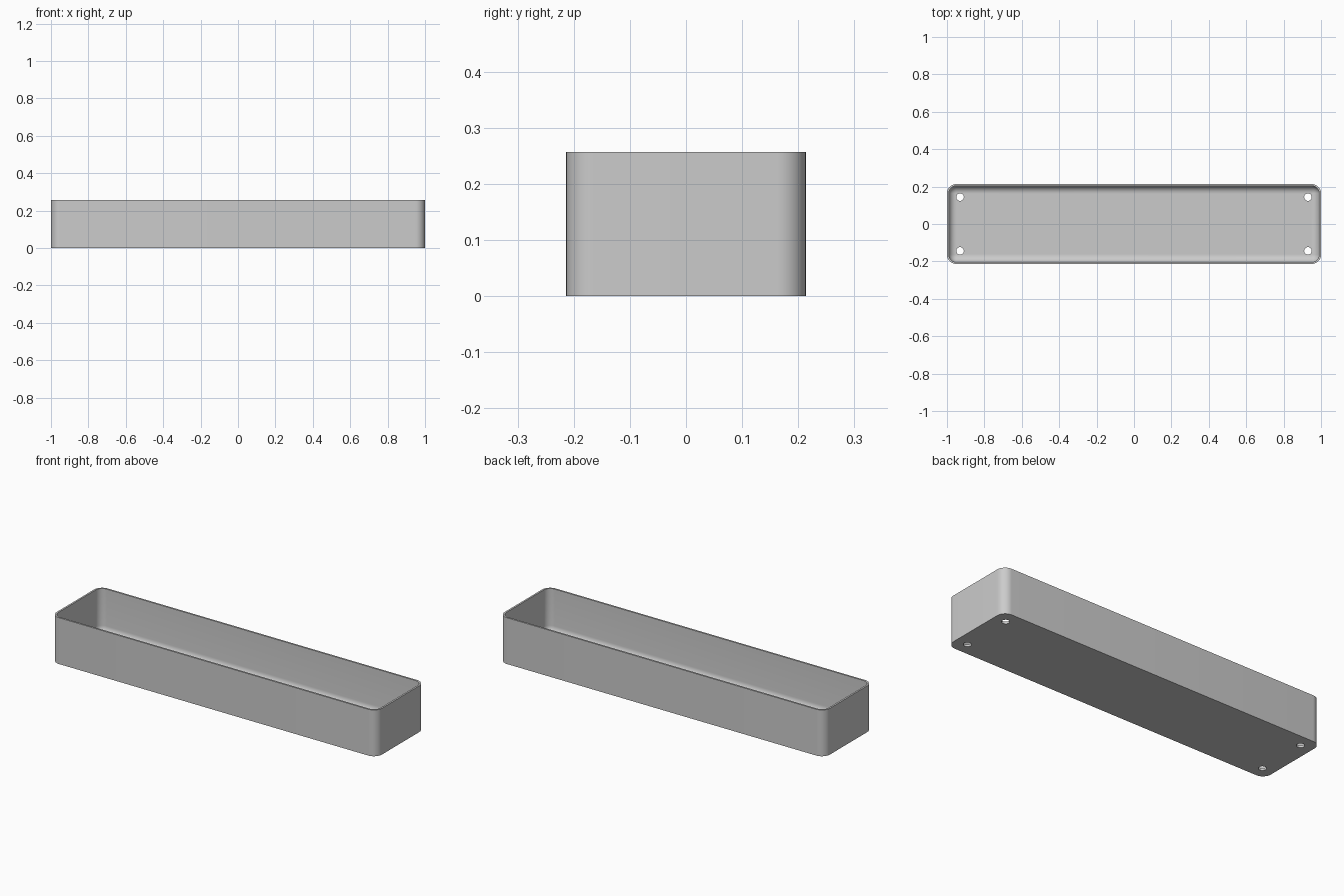
import bpy, bmesh
from math import sin, cos, pi, radians

if "Cube" in bpy.data.objects:
    bpy.data.objects.remove(bpy.data.objects["Cube"], do_unlink=True)

HALF_X, HALF_Y, HEIGHT = 1.0, 0.2135, 0.257
CORNER, WALL, FLOOR, FILLET = 0.05, 0.01, 0.012, 0.04
STEPS = 12

grey = bpy.data.materials.new("light grey")
grey.use_nodes = True
colour = (0.6, 0.6, 0.6, 1)
grey.diffuse_color = colour
grey.node_tree.nodes["Principled BSDF"].inputs["Base Color"].default_value = colour


def ring(bm, inset, z):
    """Rounded rectangle of vertices, inset from the outer outline."""
    radius = max(CORNER - inset, 0.0005)
    verts = []
    for corner, (sx, sy) in enumerate([(1, 1), (-1, 1), (-1, -1), (1, -1)]):
        for i in range(STEPS + 1):
            a = (corner + i / STEPS) * pi / 2
            x = sx * (HALF_X - inset - radius) + radius * cos(a)
            y = sy * (HALF_Y - inset - radius) + radius * sin(a)
            verts.append(bm.verts.new((x, y, z)))
    return verts


# Tray: outer wall, rim, inner wall, rounded inner edge and floor
bm = bmesh.new()
levels = [(0, 0), (0, HEIGHT), (WALL, HEIGHT)]
for i in range(9):
    a = i / 8 * pi / 2
    levels.append((WALL + FILLET * (1 - cos(a)), FLOOR + FILLET * (1 - sin(a))))
rings = [ring(bm, inset, z) for inset, z in levels]
for low, high in zip(rings, rings[1:]):
    for i in range(len(low)):
        j = (i + 1) % len(low)
        bm.faces.new((low[i], low[j], high[j], high[i]))
bm.faces.new(rings[0][::-1])
bm.faces.new(rings[-1])
bmesh.ops.recalc_face_normals(bm, faces=bm.faces)
mesh = bpy.data.meshes.new("tray")
bm.to_mesh(mesh)
bm.free()
mesh.materials.append(grey)
tray = bpy.data.objects.new("tray", mesh)
bpy.context.collection.objects.link(tray)

# Drain holes in the four floor corners
cutters = []
for sx in (-1, 1):
    for sy in (-1, 1):
        bpy.ops.mesh.primitive_cylinder_add(
            vertices=32, radius=0.02, depth=0.1, location=(sx * 0.93, sy * 0.1435, 0))
        cutter = bpy.context.object
        cutter.name = "drain_hole_cutter"
        cutters.append(cutter)
        cut = tray.modifiers.new("drain hole", "BOOLEAN")
        cut.operation = "DIFFERENCE"
        cut.solver = "EXACT"
        cut.object = cutter

# Bake the holes and drop the cutters
bpy.context.view_layer.update()
baked = bpy.data.meshes.new_from_object(
    tray.evaluated_get(bpy.context.evaluated_depsgraph_get()))
tray.modifiers.clear()
tray.data = baked
for cutter in cutters:
    bpy.data.objects.remove(cutter, do_unlink=True)

bpy.ops.object.select_all(action="DESELECT")
tray.select_set(True)
bpy.context.view_layer.objects.active = tray
bpy.ops.object.shade_smooth_by_angle(angle=radians(30))
